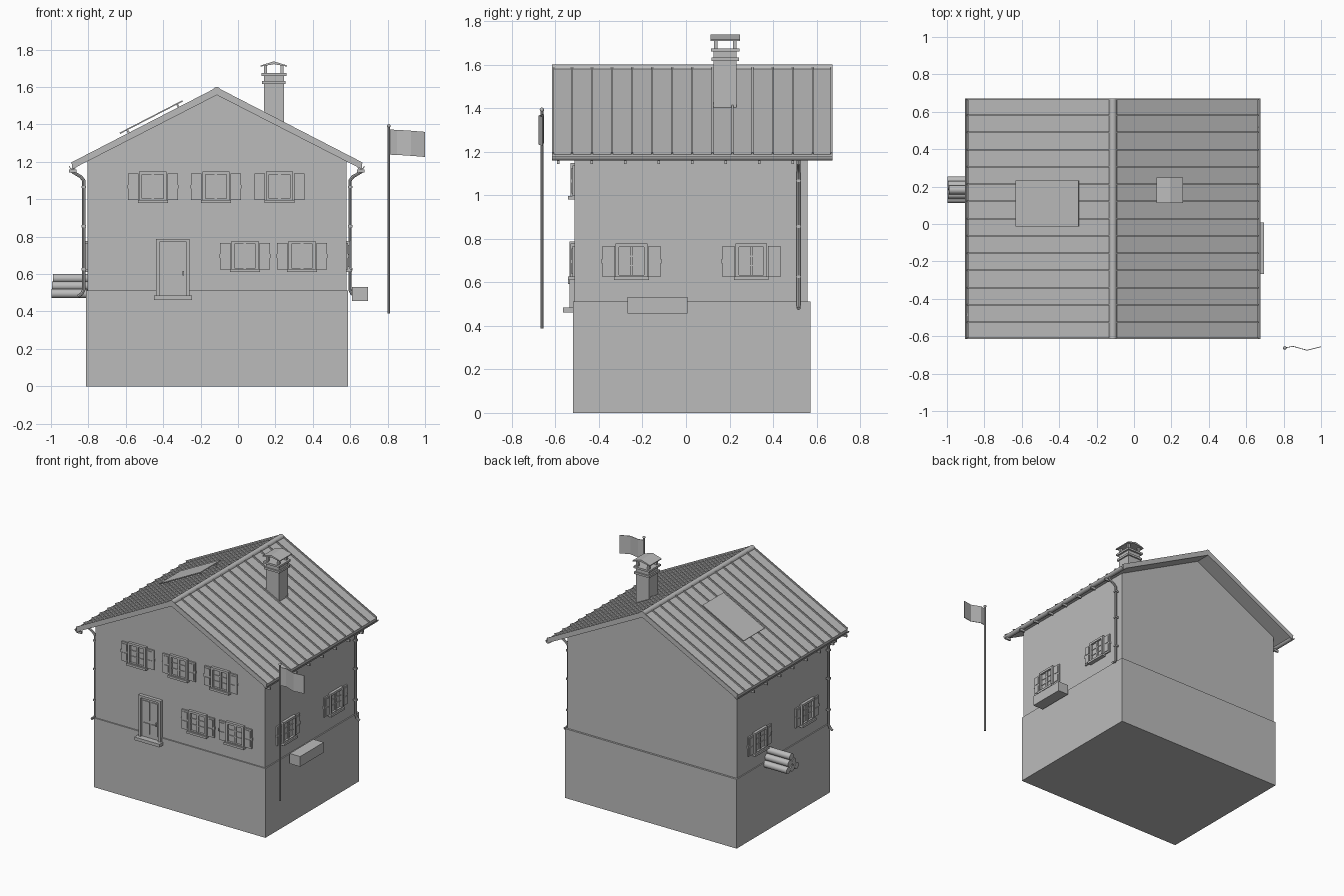
import bpy, bmesh, math
from mathutils import Matrix, Vector

if "Cube" in bpy.data.objects:
    bpy.data.objects.remove(bpy.data.objects["Cube"], do_unlink=True)

grey = bpy.data.materials.new("plain_grey")
grey.use_nodes = True
tone = (0.5, 0.5, 0.5, 1)
grey.diffuse_color = tone
grey.node_tree.nodes["Principled BSDF"].inputs["Base Color"].default_value = tone

MID = -0.113            # x of the ridge
PITCH = 0.516           # roof drop per unit of run
RIDGE = 1.587           # top of the roof skin
RUN = 0.775             # half width of the roof
BACK, FRONT = 0.672, -0.615
TILT = math.atan(PITCH)


def finish(name, bm, smooth=False):
    bmesh.ops.recalc_face_normals(bm, faces=bm.faces)
    mesh = bpy.data.meshes.new(name)
    bm.to_mesh(mesh)
    bm.free()
    return add(name, mesh, smooth)


def add(name, mesh, smooth=False):
    ob = bpy.data.objects.new(name, mesh)
    bpy.context.collection.objects.link(ob)
    mesh.materials.clear()
    mesh.materials.append(grey)
    if smooth:
        bpy.ops.object.select_all(action='DESELECT')
        ob.select_set(True)
        bpy.context.view_layer.objects.active = ob
        bpy.ops.object.shade_smooth_by_angle(angle=math.radians(40))
    return ob


def boxes(name, parts, frame=Matrix()):
    """Each part is (x0, x1, y0, y1, z0, z1)."""
    bm = bmesh.new()
    for x0, x1, y0, y1, z0, z1 in parts:
        centre = Vector((x0 + x1, y0 + y1, z0 + z1)) / 2
        size = Matrix.Diagonal((x1 - x0, y1 - y0, z1 - z0, 1))
        bmesh.ops.create_cube(bm, size=1, matrix=frame @ Matrix.Translation(centre) @ size)
    return finish(name, bm)


def prism(name, outline, y0, y1, smooth=False):
    """Extrude an outline in x and z along y."""
    bm = bmesh.new()
    face = bm.faces.new([bm.verts.new((x, y0, z)) for x, z in outline])
    new = bmesh.ops.extrude_face_region(bm, geom=[face])["geom"]
    bmesh.ops.translate(bm, vec=(0, y1 - y0, 0),
                        verts=[v for v in new if isinstance(v, bmesh.types.BMVert)])
    return finish(name, bm, smooth)


def tube(name, points, radius):
    curve = bpy.data.curves.new(name, 'CURVE')
    curve.dimensions = '3D'
    curve.bevel_depth, curve.bevel_resolution, curve.use_fill_caps = radius, 2, True
    line = curve.splines.new('POLY')
    line.points.add(len(points) - 1)
    for p, co in zip(line.points, points):
        p.co = (*co, 1)
    temp = bpy.data.objects.new("temp", curve)
    bpy.context.collection.objects.link(temp)
    deps = bpy.context.evaluated_depsgraph_get()
    mesh = bpy.data.meshes.new_from_object(temp.evaluated_get(deps))
    bpy.data.objects.remove(temp)
    return add(name, mesh, True)


# Base and gabled walls
boxes("stone_base", [(-0.813, 0.588, -0.52, 0.571, 0, 0.511)])
half = 0.692
eave = RIDGE - 0.027 - PITCH * half
prism("house_walls", [(MID - half, 0.5), (MID + half, 0.5), (MID + half, eave),
                      (MID, RIDGE - 0.027), (MID - half, eave)], -0.511, 0.557)

# Roof skin, standing seams and ridge cap
low = RIDGE - PITCH * RUN
prism("roof", [(MID - RUN, low), (MID, RIDGE), (MID + RUN, low), (MID + RUN, low - 0.027),
               (MID, RIDGE - 0.03), (MID - RUN, low - 0.027)], FRONT, BACK)
length = RUN / math.cos(TILT)
seam_ys = [-0.524 + 0.0922 * i for i in range(13)] + [FRONT + 0.004, BACK - 0.004]
for side, label in ((1, "left"), (-1, "right")):
    slope = (Matrix.Translation((MID, 0, RIDGE)) @ Matrix.Diagonal((side, 1, 1, 1))
             @ Matrix.Rotation(TILT, 4, 'Y'))
    boxes(label + "_roof_seams",
          [(0, length, y - 0.004, y + 0.004, -0.004, 0.01) for y in seam_ys], slope)
    if side < 0:
        boxes("solar_panel", [(0.19, 0.568, -0.013, 0.232, 0.026, 0.033)], slope)
        boxes("solar_panel_feet", [(u, u + 0.01, y, y + 0.01, -0.005, 0.027)
                                   for u in (0.22, 0.52) for y in (0.02, 0.19)], slope)

    # Half-round gutter, its brackets and the downpipe
    gx, gz = MID + side * 0.77, 1.178
    arc = [math.pi + math.pi * i / 8 for i in range(9)]
    rim = [(gx + r * math.cos(a), gz + r * math.sin(a))
           for r, order in ((0.02, arc), (0.016, arc[::-1])) for a in order]
    prism(label + "_gutter", rim, FRONT, BACK, True)
    boxes(label + "_gutter_brackets",
          [(gx - 0.02, gx + 0.02, y - 0.006, y + 0.006, 1.142, 1.16)
           for y in [-0.587 + 0.154 * i for i in range(8)]])
    py = 0.517 if side > 0 else -0.485
    px = MID + side * 0.712
    tube(label + "_downpipe", [(gx, py, 1.165), (gx, py, 1.145), (px + side * 0.015, py, 1.12),
                               (px, py, 1.1), (px, py, 0.515), (px + side * 0.01, py, 0.495),
                               (px + side * 0.03, py, 0.48)], 0.009)
    boxes(label + "_pipe_clips", [(px - 0.012, px + 0.012, py - 0.012, py + 0.012, z, z + 0.012)
                                  for z in (0.62, 0.85, 1.06)])
prism("ridge_cap", [(MID + 0.021 * math.cos(a), RIDGE - 0.008 + 0.021 * math.sin(a))
                    for a in [math.pi * i / 8 for i in range(9)]], FRONT, BACK, True)


# Windows with sill, casements and a pair of open shutters
def window(name, frame, u, z):
    w, h = 0.073, 0.16
    f = 0.016
    parts = [(-w, -w + f, -0.02, 0.01, 0, h), (w - f, w, -0.02, 0.01, 0, h),
             (-w, w, -0.02, 0.01, h - f, h), (-w, w, -0.02, 0.01, 0, f),
             (-w - 0.007, w + 0.007, -0.03, 0.01, -0.006, 0.01),
             (-w, w, -0.005, 0.01, 0, h),
             (-0.007, 0.007, -0.013, 0, f, h - f)]
    parts += [(-w + f, w - f, -0.01, 0, b - 0.003, b + 0.003) for b in (0.06, 0.102)]
    place = frame @ Matrix.Translation((u, 0, z))
    boxes(name, parts, place)
    leaves = []
    for s in (-1, 1):
        a, b = sorted((s * (w + 0.004), s * (w + 0.06)))
        leaves.append((a, b, -0.01, 0.002, 0.008, 0.15))
        leaves += [(a + 0.009, b - 0.009, -0.014, 0, lo, lo + 0.052) for lo in (0.02, 0.086)]
        leaves.append((s * (w + 0.06) - 0.004, s * (w + 0.06) + 0.004, -0.012, 0, 0.07, 0.09))
    boxes(name + "_shutters", leaves, place)


front = Matrix.Translation((0, -0.511, 0))
left = Matrix.Translation((MID + half, 0, 0)) @ Matrix.Rotation(math.pi / 2, 4, 'Z')
right = Matrix.Translation((MID - half, 0, 0)) @ Matrix.Rotation(-math.pi / 2, 4, 'Z')
for i, u in enumerate((-0.455, -0.118, 0.222)):
    window(f"upper_window_{i + 1}", front, u, 0.987)
for i, u in enumerate((0.037, 0.342)):
    window(f"lower_window_{i + 1}", front, u, 0.617)
for i, y in enumerate((-0.25, 0.3)):
    window(f"left_window_{i + 1}", left, y, 0.617)
    window(f"right_window_{i + 1}", right, -y, 0.617)

# Front door and step
door = front @ Matrix.Translation((-0.348, 0, 0.482))
boxes("door_frame", [(-0.09, -0.072, -0.025, 0.01, 0, 0.305), (0.072, 0.09, -0.025, 0.01, 0, 0.305),
                     (-0.09, 0.09, -0.025, 0.01, 0.288, 0.305)], door)
boxes("door_leaf", [(-0.072, 0.072, -0.01, 0.01, 0, 0.29)]
      + [(c - 0.027, c + 0.027, -0.016, 0, lo, hi) for c in (-0.033, 0.033)
         for lo, hi in ((0.03, 0.108), (0.13, 0.27))], door)
boxes("door_handle", [(0.052, 0.06, -0.03, 0, 0.11, 0.135)], door)
boxes("door_step", [(-0.45, -0.246, -0.565, -0.5, 0.461, 0.484)])

# Trough beside the left wall
boxes("trough", [(0.61, 0.695, -0.268, 0.007, 0.457, 0.532)])

# Chimney with collars, posts and a small gabled cap
cx, cy = 0.192, 0.18
boxes("chimney", [(cx - r, cx + r, cy - r, cy + r, lo, hi) for r, lo, hi in
                  ((0.053, 1.39, 1.66), (0.063, 1.617, 1.632), (0.066, 1.66, 1.674))])
boxes("chimney_posts", [(cx + a - 0.008, cx + a + 0.008, cy + b - 0.008, cy + b + 0.008, 1.67, 1.714)
                        for a in (-0.044, 0.044) for b in (-0.044, 0.044)])
prism("chimney_cap", [(cx - 0.071, 1.709), (cx, 1.722), (cx + 0.071, 1.709),
                      (cx + 0.071, 1.715), (cx, 1.737), (cx - 0.071, 1.715)],
      cy - 0.068, cy + 0.068)

# Stacked firewood against the right wall
bm = bmesh.new()
for row in range(3):
    for i in range(3 - row):
        spot = Matrix.Translation((-0.903 + 0.004 * row, 0.135 + 0.048 * i + 0.024 * row,
                                   0.495 + 0.041 * row))
        bmesh.ops.create_cone(bm, cap_ends=True, segments=12, radius1=0.024, radius2=0.024,
                              depth=0.19, matrix=spot @ Matrix.Rotation(math.pi / 2, 4, 'Y'))
finish("firewood", bm, True)

# Flagpole, finial and waving flag
fx, fy = 0.806, -0.662
tube("flagpole", [(fx, fy, 0.388), (fx, fy, 1.385)], 0.007)
bm = bmesh.new()
bmesh.ops.create_uvsphere(bm, u_segments=12, v_segments=8, radius=0.01,
                          matrix=Matrix.Translation((fx, fy, 1.392)))
finish("flagpole_finial", bm, True)
bm = bmesh.new()
wave = [(0.81, 0, 1.372), (0.85, 0.008, 1.371), (0.925, -0.013, 1.366), (1.0, 0.006, 1.36)]
columns = [[bm.verts.new((x, fy + y + t, top - drop)) for t, drop in
            ((-0.002, 0), (0.002, 0), (0.002, 0.134), (-0.002, 0.134))] for x, y, top in wave]
for a, b in zip(columns, columns[1:]):
    for k in range(4):
        bm.faces.new((a[k], a[(k + 1) % 4], b[(k + 1) % 4], b[k]))
bm.faces.new(columns[0])
bm.faces.new(columns[-1])
finish("flag", bm)
